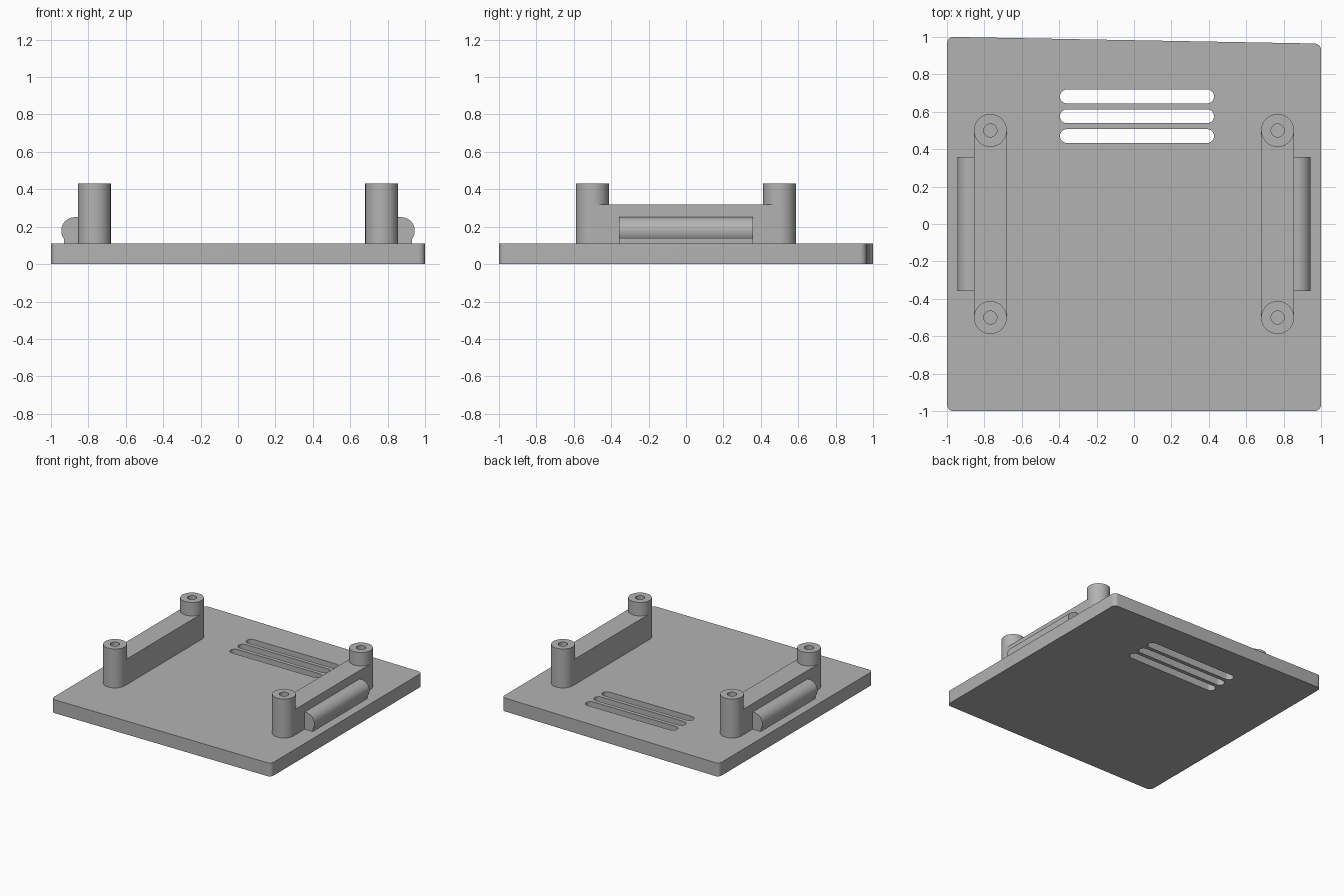
import bpy
from math import pi, sin, cos, asin
from mathutils import Matrix

if "Cube" in bpy.data.objects:
    bpy.data.objects.remove(bpy.data.objects["Cube"], do_unlink=True)

grey = bpy.data.materials.new("plain grey")
grey.use_nodes = True
colour = (0.45, 0.45, 0.45, 1)
grey.diffuse_color = colour
grey.node_tree.nodes["Principled BSDF"].inputs["Base Color"].default_value = colour


def arc(cx, cy, r, start, end, steps=16):
    angles = [start + (end - start) * i / steps for i in range(steps + 1)]
    return [(cx + r * cos(a), cy + r * sin(a)) for a in angles]


def circle(cx, cy, r):
    return arc(cx, cy, r, 0, 2 * pi, 48)[:-1]


def prism(name, loops, low, high, turn=Matrix()):
    """Extrude a flat outline, with any inner loops as holes."""
    curve = bpy.data.curves.new(name, 'CURVE')
    curve.dimensions = '2D'
    curve.fill_mode = 'BOTH'
    curve.extrude = (high - low) / 2
    for loop in loops:
        spline = curve.splines.new('POLY')
        spline.points.add(len(loop) - 1)
        for point, (x, y) in zip(spline.points, loop):
            point.co = (x, y, 0, 1)
        spline.use_cyclic_u = True
    obj = bpy.data.objects.new(name, curve)
    bpy.context.collection.objects.link(obj)
    bpy.ops.object.select_all(action='DESELECT')
    obj.select_set(True)
    bpy.context.view_layer.objects.active = obj
    bpy.ops.object.convert(target='MESH')
    obj = bpy.context.object
    obj.name = name
    obj.data.transform(turn @ Matrix.Translation((0, 0, (low + high) / 2)))
    bpy.ops.object.mode_set(mode='EDIT')
    bpy.ops.mesh.select_all(action='SELECT')
    bpy.ops.mesh.remove_doubles(threshold=0.0001)
    bpy.ops.mesh.normals_make_consistent(inside=False)
    bpy.ops.object.mode_set(mode='OBJECT')
    obj.data.materials.clear()
    obj.data.materials.append(grey)
    bpy.ops.object.shade_smooth_by_angle(angle=pi / 6)
    return obj


plate_top, wall_top, post_top = 0.11, 0.32, 0.43
post_x, post_y, post_r, hole_r = 0.768, 0.5, 0.088, 0.035

# Base plate: rounded corners, slightly slanted back edge, three vent slots
corner = 0.035
inner = 1 - corner
outline = (arc(inner, -inner, corner, -pi / 2, 0, 6)
           + arc(inner, inner - 0.035, corner, 0, pi / 2, 6)
           + arc(-inner, inner, corner, pi / 2, pi, 6)
           + arc(-inner, -inner, corner, pi, 1.5 * pi, 6))
slot_r = 0.037
slots = [arc(0.428 - slot_r, y, slot_r, -pi / 2, pi / 2)
         + arc(-0.396 + slot_r, y, slot_r, pi / 2, 1.5 * pi)
         for y in (0.47, 0.576, 0.682)]
prism("base_plate", [outline] + slots, 0, plate_top)

# Clip bar section: round nose on a narrow foot, drawn in x and z
nose_x, nose_z, nose_r = 0.872, 0.178, 0.073
foot = -asin((nose_z - 0.133) / nose_r)
nose = arc(nose_x, nose_z, nose_r, foot, pi / 2, 24)
wall_face = post_x + post_r
section = [(wall_face, plate_top), (nose[0][0], plate_top)] + nose \
    + [(wall_face, nose_z + nose_r)]
upright = Matrix.Rotation(pi / 2, 4, 'X')

for side, s in (("left", 1), ("right", -1)):
    x = s * post_x
    # Hollow screw posts
    for end, y in (("front", -post_y), ("back", post_y)):
        prism(f"{end}_{side}_post", [circle(x, y, post_r), circle(x, y, hole_r)],
              plate_top, post_top)
    # Wall between the posts, its ends hollowed to fit them
    wall = arc(x, -post_y, post_r, pi, 0, 24) + arc(x, post_y, post_r, 0, -pi, 24)
    prism(f"{side}_wall", [wall], plate_top, wall_top)
    # Snap bar on the outer face of the wall
    prism(f"{side}_snap_bar", [[(s * px, pz) for px, pz in section]],
          -0.357, 0.357, upright)
